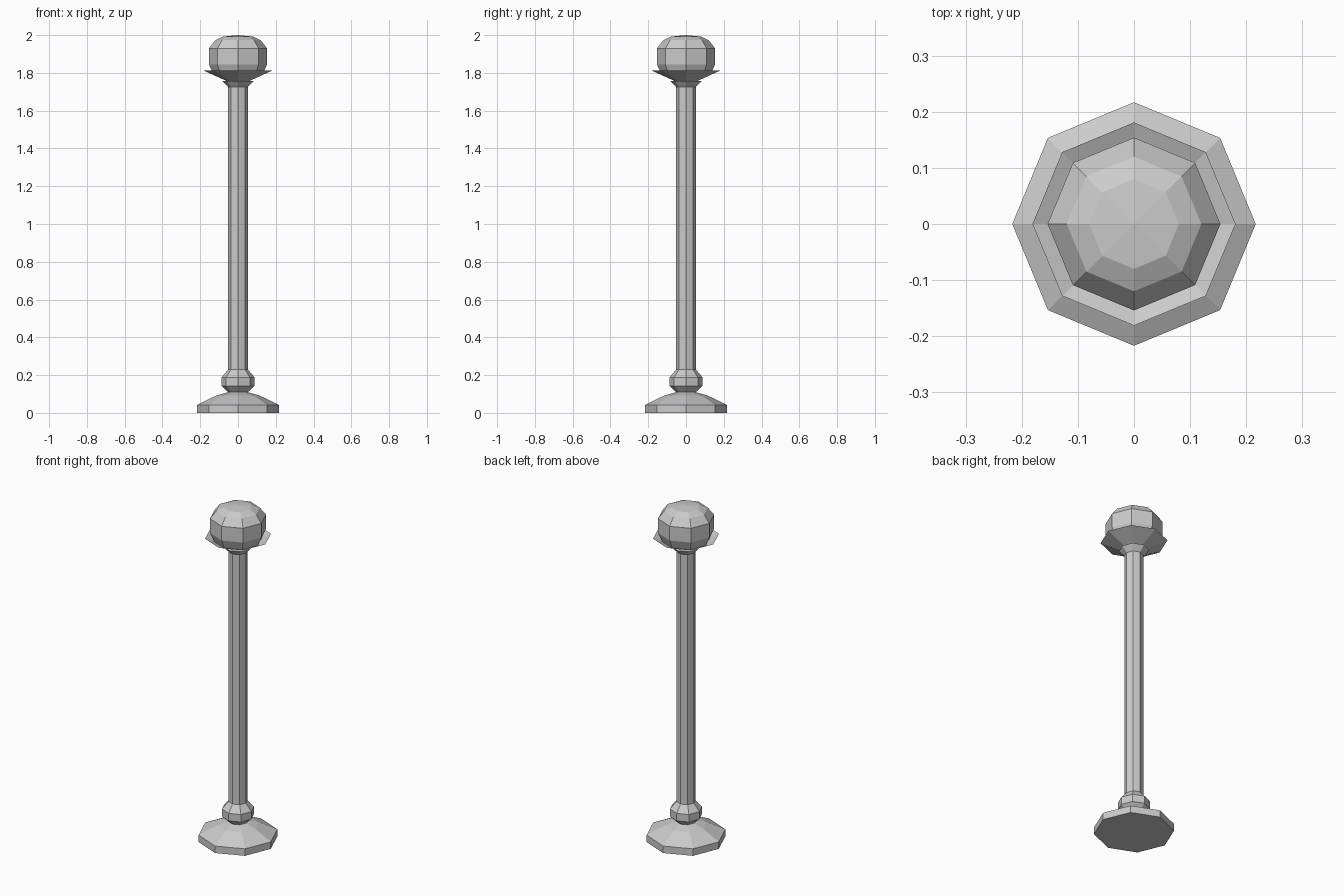
import bpy, bmesh
from math import cos, sin, pi

SIDES = 8

cube = bpy.data.objects.get("Cube")
if cube:
    bpy.data.objects.remove(cube, do_unlink=True)

grey = bpy.data.materials.new("light_grey")
grey.use_nodes = True
colour = (0.6, 0.6, 0.6, 1)
grey.diffuse_color = colour
grey.node_tree.nodes["Principled BSDF"].inputs["Base Color"].default_value = colour


def lathe(name, profile):
    """Turn (radius, z) points, listed bottom to top, into an eight-sided part."""
    bm = bmesh.new()
    rings = []
    for r, z in profile:
        if r == 0:
            rings.append([bm.verts.new((0, 0, z))] * SIDES)
        else:
            rings.append([bm.verts.new((r * cos(2 * pi * i / SIDES),
                                        r * sin(2 * pi * i / SIDES), z))
                          for i in range(SIDES)])
    for low, high in zip(rings, rings[1:]):
        for i in range(SIDES):
            j = (i + 1) % SIDES
            corners = dict.fromkeys((low[i], low[j], high[j], high[i]))
            bm.faces.new(list(corners))
    # Close open ends with flat caps
    if profile[0][0]:
        bm.faces.new(rings[0][::-1])
    if profile[-1][0]:
        bm.faces.new(rings[-1])
    mesh = bpy.data.meshes.new(name)
    bm.to_mesh(mesh)
    bm.free()
    mesh.materials.append(grey)
    obj = bpy.data.objects.new(name, mesh)
    bpy.context.collection.objects.link(obj)
    return obj


# Foot and rounded collar
lathe("base", [(0.217, 0), (0.217, 0.042), (0.115, 0.092), (0.05, 0.11)])
lathe("collar", [(0.05, 0.108), (0.088, 0.143), (0.088, 0.188), (0.052, 0.23)])

# Shaft with a flared top
lathe("pole", [(0.052, 0.22), (0.052, 1.73)])
lathe("pole_flare", [(0.052, 1.725), (0.082, 1.757)])

# Thin open cup holding the globe
lathe("cup", [(0.06, 1.757), (0.181, 1.812), (0.06, 1.762)])

# Globe
lathe("globe", [(0.07, 1.765), (0.13, 1.79), (0.154, 1.845), (0.154, 1.93),
                (0.12, 1.973), (0.08, 1.992), (0, 2.0)])
